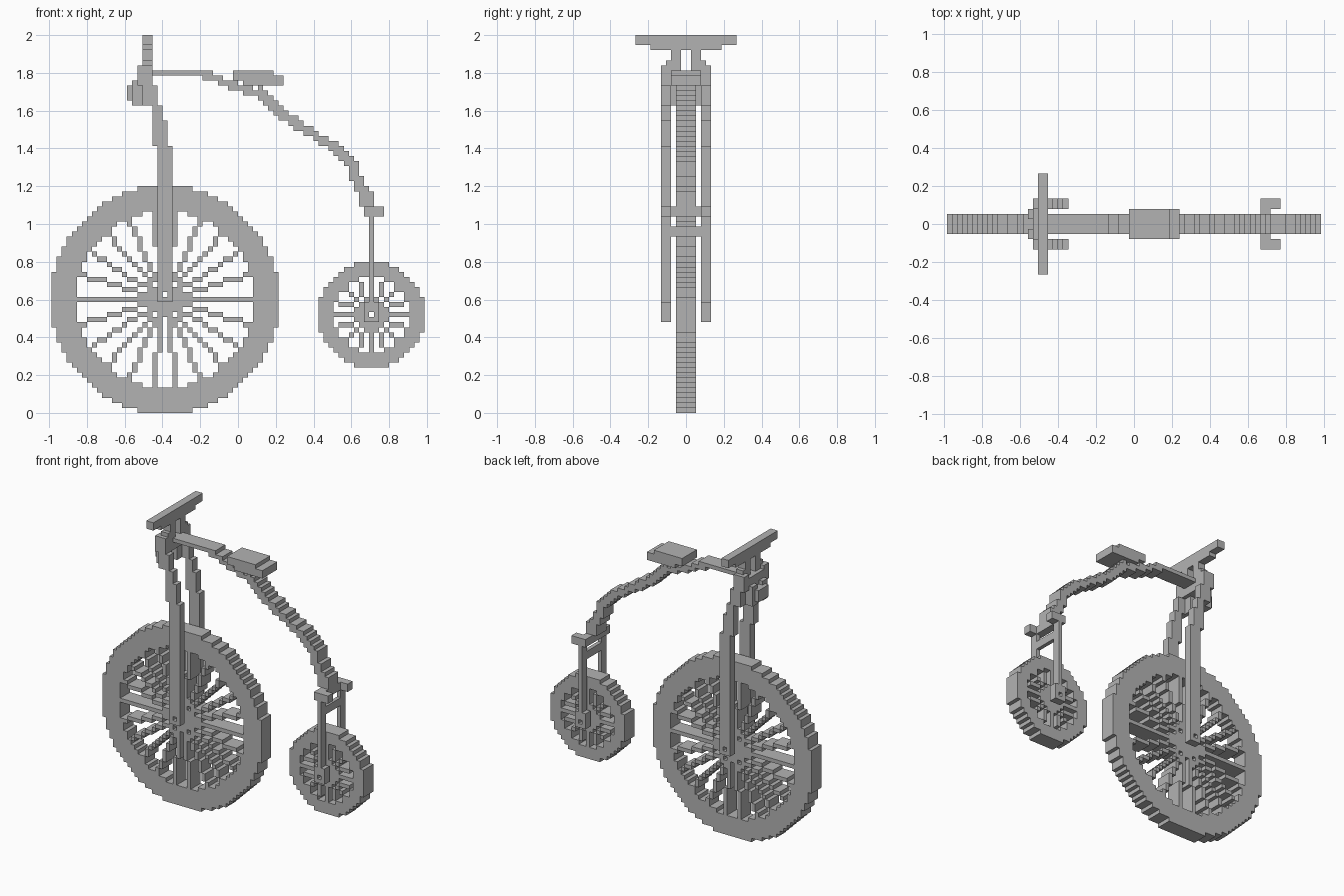
import bpy, bmesh, math
from mathutils import Vector

V = 2 / 75  # edge length of one block

if "Cube" in bpy.data.objects:
    bpy.data.objects.remove(bpy.data.objects["Cube"])

mat = bpy.data.materials.new("plain_grey")
mat.use_nodes = True
GREY = (0.45, 0.45, 0.45, 1)
mat.diffuse_color = GREY
mat.node_tree.nodes["Principled BSDF"].inputs["Base Color"].default_value = GREY


def block(x, y, z):
    """Cells of a box, each argument a (start, end) pair in block units."""
    return {(i, j, k) for i in range(*x) for j in range(*y) for k in range(*z)}


def both(cells):
    """Mirror cells across the centre plane."""
    return cells | {(i, -1 - j, k) for i, j, k in cells}


def deep(flat, half=2):
    """Extrude flat (x, z) cells symmetrically in depth."""
    return {(i, j, k) for i, k in flat for j in range(-half, half)}


def build(name, cells):
    """Skin the outside of a set of cells."""
    bm = bmesh.new()
    verts = {}

    def vert(p):
        key = tuple(round(c) for c in p)
        if key not in verts:
            verts[key] = bm.verts.new(Vector(key) * V)
        return verts[key]

    for cell in cells:
        for axis in range(3):
            for side in (0, 1):
                n = list(cell)
                n[axis] += 2 * side - 1
                if tuple(n) in cells:
                    continue
                u, w = (axis + 1) % 3, (axis + 2) % 3
                corners = []
                for a, b in ((0, 0), (1, 0), (1, 1), (0, 1)):
                    p = list(cell)
                    p[axis] += side
                    p[u] += a
                    p[w] += b
                    corners.append(vert(p))
                bm.faces.new(corners if side else corners[::-1])
    mesh = bpy.data.meshes.new(name)
    bm.to_mesh(mesh)
    bm.free()
    mesh.materials.append(mat)
    obj = bpy.data.objects.new(name, mesh)
    bpy.context.collection.objects.link(obj)


def wheel(name, ci, ck, outer, inner, spokes, hole):
    """Stepped tyre with thin radial spokes and an axle hole."""
    reach = math.ceil(outer)
    span = range(-reach, reach + 1)
    tyre = {(ci + a, ck + b) for a in span for b in span
            if inner < math.hypot(a, b) <= outer}
    rays = set()
    for s in range(spokes):
        t = 2 * math.pi * s / spokes
        c, d = math.cos(t), math.sin(t)
        major = max(abs(c), abs(d))
        for n in range(int(inner * major) + 1):
            rays.add((ci + round(n * c / major), ck + round(n * d / major)))
    build(name + "_tyre", deep(tyre))
    build(name + "_spokes", deep(rays - tyre - {hole}))


# Wheels
wheel("front_wheel", -15, 22, 22.6, 17.6, 22, (-15, 23))
wheel("rear_wheel", 26, 19, 10.6, 7.6, 16, (26, 19))

# Front fork: blades leaning back in steps, with axle holes
blade = set()
for x, z in (((-16, -13), (22, 53)), ((-17, -14), (53, 58)),
             ((-17, -15), (58, 61)), ((-19, -16), (61, 65)),
             ((-20, -17), (65, 69))):
    blade |= block(x, (3, 5), z)
blade -= block((-15, -14), (3, 5), (23, 24))
build("front_fork", both(blade))
build("fork_crown", block((-20, -17), (-3, 3), (65, 68)))

# Head block in front of the crown
build("head_block", block((-22, -20), (-2, 2), (62, 65))
      | both(block((-21, -18), (1, 3), (61, 66))))

# Handlebar on two posts
posts = block((-19, -17), (1, 3), (68, 72)) | block((-19, -17), (3, 4), (68, 70))
build("handlebar_posts", both(posts))
build("handlebar", block((-19, -17), (-10, 10), (73, 75))
      | block((-19, -17), (-7, 7), (72, 73)))

# Curved backbone, stepped along a path
path = [(-17, 67.5), (-8, 67.5), (4, 63), (8, 59.5), (18, 53), (22, 49), (24.5, 43)]
spine = set()
for (x0, z0), (x1, z1) in zip(path, path[1:]):
    for s in range(101):
        i = math.floor(x0 + (x1 - x0) * s / 100)
        k = math.floor(z0 + (z1 - z0) * s / 100)
        spine |= {(i, k), (i + 1, k)}
build("backbone", deep(spine))

# Saddle and its post
build("saddle", block((-1, 7), (-3, 3), (66, 68)) | block((1, 9), (-3, 3), (65, 67)))
build("saddle_post", block((4, 5), (-2, 2), (63, 65)))

# Rear fork: head, shoulders, foot pegs, legs and brace
build("rear_head", block((24, 27), (-2, 2), (41, 44)))
build("rear_shoulder", block((25, 27), (-3, 3), (39, 41)))
leg = block((25, 29), (3, 5), (39, 41)) | block((26, 27), (3, 5), (21, 39))
leg |= block((25, 28), (3, 5), (18, 22))
leg -= block((26, 27), (3, 5), (19, 20))
build("rear_fork", both(leg))
build("rear_brace", block((26, 27), (-3, 3), (35, 37)))
